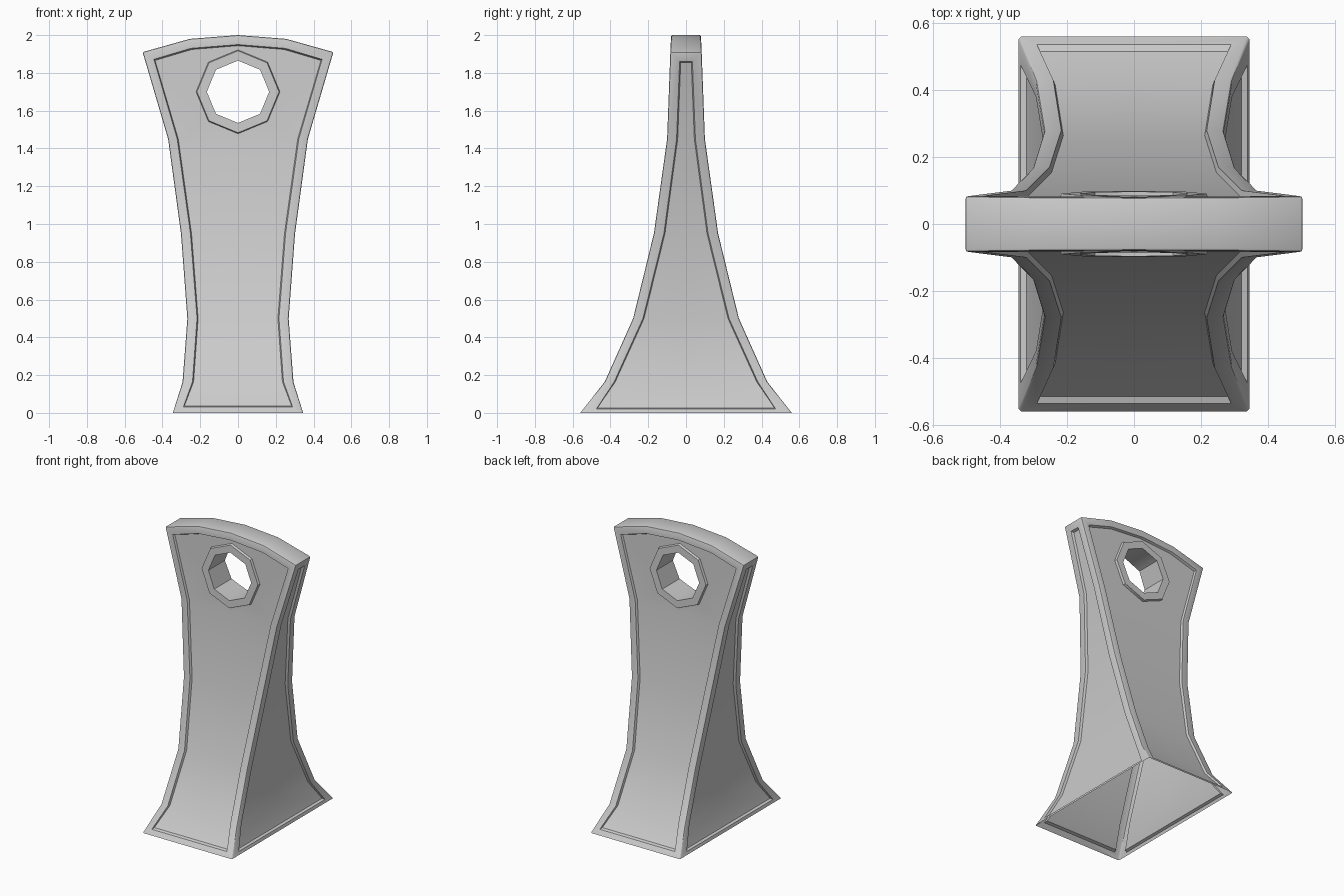
import bpy, bmesh
from math import sin, cos, radians
from mathutils import Vector

if "Cube" in bpy.data.objects:
    bpy.data.objects.remove(bpy.data.objects["Cube"])

# Silhouette by height: half width and half depth
WIDTH = [(0, .345), (.165, .293), (.5, .268), (.95, .302), (1.45, .37), (1.91, .505)]
DEPTH = [(0, .56), (.165, .43), (.5, .28), (.95, .17), (1.45, .10), (1.91, .083), (2, .079)]
STEP = .016


def lerp(table, z):
    for (z0, v0), (z1, v1) in zip(table, table[1:]):
        if z <= z1:
            return v0 + (v1 - v0) * (z - z0) / (z1 - z0)
    return table[-1][1]


def front(p, sink=0):
    return Vector((p[0], -lerp(DEPTH, p[1]) + sink, p[1]))


def side(p, sink=0):
    return Vector((lerp(WIDTH, p[1]) - sink, -p[0], p[1]))


def shrink(pts, d=.006):
    return [(max(x - d, 0) if x else 0, z + (d if z < .1 else -d if z > 1.8 else 0)) for x, z in pts]


bm = bmesh.new()


def strip(a, b):
    for i in range(len(a) - 1):
        bm.faces.new([bm.verts.new(v) for v in (a[i], a[i + 1], b[i + 1], b[i])])


def on(place, pts, sink=0):
    return [place(p, sink) for p in pts]


# Front quarter: raised frame, step and sunken panel
crown = [(.255, 1.98), (0, 2)]
outer = [(0, 0)] + [(w, z) for z, w in WIDTH] + crown
inner = [(0, .03), (.29, .03), (.241, .165), (.217, .5), (.252, .95), (.322, 1.45),
         (.445, 1.872), (.25, 1.93), (0, 1.95)]
low = shrink(inner)
strip(on(front, outer), on(front, inner))
strip(on(front, inner), on(front, low, STEP))
strip(on(front, low[1:6], STEP), on(front, [(0, z) for x, z in low[1:6]], STEP))


# Eight-sided eye with a raised rim
def octagon(r):
    return [(r * cos(radians(a)) if abs(a) < 90 else 0, 1.7 + r * sin(radians(a)))
            for a in (-90, -45, 0, 45, 90)]


rim, rim_low, hole = octagon(.217), octagon(.222), octagon(.165)
strip(on(front, [(0, 1.45)] + low[5:], STEP), on(front, rim_low, STEP))
strip(on(front, rim_low, STEP), on(front, rim))
strip(on(front, rim), on(front, hole))
strip(on(front, hole), [Vector((x, 0, z)) for x, z in hole])

# Side quarter: frame, step and sunken panel
s_outer = [(0, 0)] + [(d, z) for z, d in DEPTH[:6]] + [(0, 1.91)]
s_inner = [(0, .02), (.475, .02), (.38, .165), (.228, .5), (.117, .95), (.05, 1.45),
           (.034, 1.86), (0, 1.86)]
s_low = shrink(s_inner)
strip(on(side, s_outer), on(side, s_inner))
strip(on(side, s_inner), on(side, s_low, STEP))
strip(on(side, s_low[1:7], STEP), on(side, [(0, z) for x, z in s_low[1:7]], STEP))

# Crowned top
top = outer[6:]
strip(on(front, top), [Vector((x, 0, z)) for x, z in top])

bmesh.ops.remove_doubles(bm, verts=bm.verts, dist=.0005)
bmesh.ops.recalc_face_normals(bm, faces=bm.faces)
if sum(f.normal.y * f.calc_area() for f in bm.faces) > 0:
    bmesh.ops.reverse_faces(bm, faces=bm.faces)

# Soften the outer corners
ridge = on(front, outer[1:]) + [Vector((.505, 0, 1.91))]
edges = [e for e in bm.edges if len(e.link_faces) == 2
         and all(any((v.co - r).length < .001 for r in ridge) for v in e.verts)]
bmesh.ops.bevel(bm, geom=edges, offset=.008, segments=2, profile=.5, affect='EDGES')

mesh = bpy.data.meshes.new("wedge_body")
bm.to_mesh(mesh)
bm.free()
body = bpy.data.objects.new("wedge_body", mesh)
bpy.context.collection.objects.link(body)
bpy.context.view_layer.objects.active = body
body.select_set(True)
bpy.ops.object.shade_smooth_by_angle(angle=radians(30))

# Mirror the quarter; the underside stays open
mirror = body.modifiers.new("mirror", 'MIRROR')
mirror.use_axis = (True, True, False)
mirror.merge_threshold = .0005
